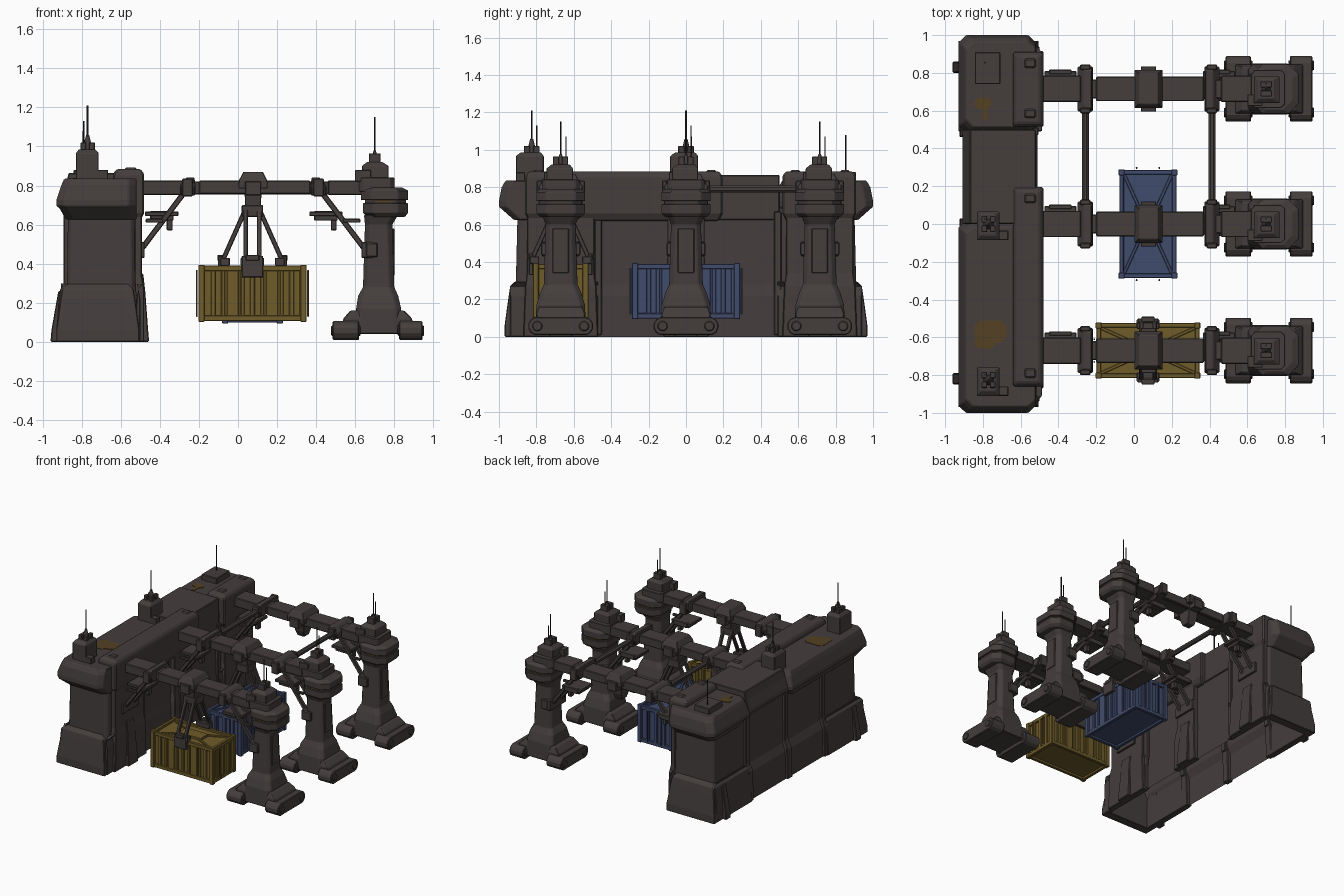
import bpy, bmesh, math
from mathutils import Vector, Matrix

cube = bpy.data.objects.get("Cube")
if cube:
    bpy.data.objects.remove(cube)


def material(name, *rgb):
    mat = bpy.data.materials.new(name)
    mat.use_nodes = True
    mat.diffuse_color = (*rgb, 1)
    mat.node_tree.nodes["Principled BSDF"].inputs["Base Color"].default_value = (*rgb, 1)
    return mat


STEEL = material("dark brown steel", .058, .048, .046)
IRON = material("blackened iron", .025, .022, .021)
YELLOW = material("faded yellow paint", .16, .107, .023)
BLUE = material("faded blue paint", .053, .072, .15)
RUST = material("rust", .088, .052, .016)


class Part:
    """Collects simple solids into one named object."""

    def __init__(self, name, mat, bevel=.005):
        self.name, self.mat, self.bevel = name, mat, bevel
        self.bm = bmesh.new()

    def loft(self, sections, cut=0, hollow=False):
        """Stack of rectangles (z, x0, x1, y0, y1), corners cut off by 'cut'; hollow leaves it open below."""
        rings = []
        for z, x0, x1, y0, y1 in sections:
            if cut:
                pts = [(x0 + cut, y0), (x1 - cut, y0), (x1, y0 + cut), (x1, y1 - cut),
                       (x1 - cut, y1), (x0 + cut, y1), (x0, y1 - cut), (x0, y0 + cut)]
            else:
                pts = [(x0, y0), (x1, y0), (x1, y1), (x0, y1)]
            rings.append([self.bm.verts.new((x, y, z)) for x, y in pts])
        if not hollow:
            self.bm.faces.new(rings[0][::-1])
        self.bm.faces.new(rings[-1])
        n = len(rings[0])
        for low, high in zip(rings, rings[1:]):
            for i in range(n):
                j = (i + 1) % n
                self.bm.faces.new((low[i], low[j], high[j], high[i]))
        return self

    def box(self, x0, x1, y0, y1, z0, z1, cut=0):
        return self.loft([(z0, x0, x1, y0, y1), (z1, x0, x1, y0, y1)], cut)

    def block(self, x, y, z, hx, hy, hz, cut=0):
        return self.box(x - hx, x + hx, y - hy, y + hy, z - hz, z + hz, cut)

    def rod(self, a, b, r, sides=8, tip=None):
        a, b = Vector(a), Vector(b)
        axis = b - a
        turn = axis.to_track_quat('Z', 'Y').to_matrix().to_4x4()
        spin = Matrix.Rotation(math.pi / sides, 4, 'Z')
        bmesh.ops.create_cone(self.bm, cap_ends=True, segments=sides, radius1=r,
                              radius2=r if tip is None else tip, depth=axis.length,
                              matrix=Matrix.Translation((a + b) / 2) @ turn @ spin)
        return self

    def done(self, place=(0, 0, 0), angle=0):
        mesh = bpy.data.meshes.new(self.name)
        bmesh.ops.recalc_face_normals(self.bm, faces=self.bm.faces)
        self.bm.to_mesh(mesh)
        self.bm.free()
        mesh.materials.append(self.mat)
        obj = bpy.data.objects.new(self.name, mesh)
        obj.location, obj.rotation_euler.z = place, angle
        bpy.context.collection.objects.link(obj)
        if self.bevel:
            mod = obj.modifiers.new("worn edges", 'BEVEL')
            mod.width, mod.segments, mod.limit_method = self.bevel, 1, 'ANGLE'
        return obj


ROWS = {"front": -.67, "middle": 0, "back": .715}
MID = .077  # x centre of each gantry

# Hollow wall shell, with a thicker sloped plinth at either end
wall = Part("wall_body", STEEL)
wall.loft([(0, -.905, -.51, -.945, .945), (.22, -.9, -.515, -.925, .925), (.28, -.875, -.525, -.91, .91),
           (.69, -.87, -.53, -.9, .9)], .02, hollow=True)
wall.done()
for name, y0, y1 in [("front", -.97, -.47), ("back", .49, .97)]:
    out0, out1 = (.03, 0) if y0 < 0 else (0, .03)
    p = Part("wall_plinth_" + name, STEEL)
    for x0, x1 in [(-.93, -.88), (-.53, -.5)]:
        p.loft([(0, x0, x1, y0 + out0, y1 - out1), (.06, x0, x1, y0 + out0, y1 - out1),
                (.22, x0 + .012, x1, y0 + out0, y1 - out1), (.27, x0 + .02, x1 - .01, y0 + out0, y1 - out1),
                (.295, x0 + .045, x1 - .02, y0 + out0 * 2, y1 - out1 * 2)])
    s = -1 if y0 < 0 else 1
    side = lambda d: sorted((s * (.97 - d), s * .9))
    p.loft([(z, -.93 + d, -.505 - d, *side(d)) for z, d in [(0, 0), (.06, 0), (.22, .022), (.27, .03), (.295, .055)]])
    p.done()

# Wall cap in three blocks
for name, y0, y1, x0, top in [("front", -1, .02, -.93, .835), ("middle", .0, .5, -.907, .865),
                              ("back", .48, 1, -.93, .835)]:
    cap = Part("wall_cap_" + name, STEEL)
    full = name != "middle"
    steps = [(.625, .05, .08), (.685, .015, .012), (.695, 0, 0), (.725, 0, 0), (.8, .025, .015), (top, .04, .035)]
    cap.loft([(z, x0 + dx, -.52, y0 + dy * full, y1 - dy * full) for z, dx, dy in steps], .04 if full else 0)
    cap.done()

# Raised ledges along the inner edge, with lids on top
ledge = Part("inner_ledges", STEEL, .008)
for y0, y1 in [(-.86, .195), (.515, .91)]:
    ledge.loft([(.62, -.63, -.5, y0 + .02, y1 - .02), (.66, -.64, -.48, y0, y1),
                (.86, -.64, -.48, y0, y1), (.885, -.62, -.5, y0 + .02, y1 - .02)])
    for y in (y0 + .07, y1 - .06):
        ledge.block(-.55, y, .885, .03, .025, .008)
ledge.done()

# Ribs on the long faces, and buttress feet at the ends
ribs = Part("wall_ribs", STEEL)
for y in (-.47, 0, .49):
    ribs.block(-.875, y, .47, .018, .022, .22)
    ribs.loft([(0, -.925, -.88, y - .03, y + .03), (.24, -.918, -.87, y - .03, y + .03),
               (.31, -.89, -.86, y - .022, y + .022)])
    ribs.block(-.52, y, .34, .015, .02, .33)
for y in (-.82, .83):
    ribs.loft([(0, -.96, -.9, y - .03, y + .03), (.06, -.955, -.9, y - .03, y + .03),
               (.26, -.92, -.88, y - .025, y + .025)])
ribs.done()

# Buttresses under each gantry
for row, y in ROWS.items():
    hw = .1 if row == "middle" else .18
    b = Part("wall_buttress_" + row, STEEL)
    b.loft([(0, -.53, -.48, y - hw - .02, y + hw + .02), (.27, -.53, -.48, y - hw - .01, y + hw + .01),
            (.34, -.53, -.492, y - hw, y + hw), (.66, -.53, -.492, y - hw, y + hw)])
    b.loft([(0, -.52, -.455, y - .06, y + .06), (.06, -.52, -.46, y - .06, y + .06),
            (.26, -.52, -.475, y - .05, y + .05), (.35, -.52, -.485, y - .05, y + .05)])
    b.done()

# Signal towers and hatch on the wall
for name, y in [("front", -.825), ("middle", 0)]:
    t = Part("wall_tower_" + name, STEEL)
    t.loft([(.82, -.83, -.713, y - .085, y + .065), (.965, -.83, -.713, y - .085, y + .065),
            (.985, -.815, -.73, y - .06, y + .05)])
    t.block(-.7, y - .06, .85, .035, .025, .03)
    for dx in (-.022, .022):
        for dy in (-.025, .025):
            t.block(-.77 + dx, y + dy, .98, .015, .017, .04)
    t.rod((-.77, y, .98), (-.77, y, 1.06), .03, 8, .008)
    t.done()
    a = Part("wall_aerials_" + name, IRON, 0)
    a.rod((-.77, y, 1), (-.77, y, 1.21), .005, 6).rod((-.79, y + .027, 1), (-.79, y + .027, 1.13), .004, 6)
    a.done()
hatch = Part("wall_hatch", STEEL)
hatch.block(-.775, .825, .85, .068, .085, .03).done()
Part("hatch_aerial", IRON, 0).rod((-.79, .855, .86), (-.79, .855, 1.08), .005, 6).done()

# Rust patches on the cap
rust = Part("rust_patches", RUST, 0)
rust.block(-.76, -.57, .835, .085, .06, .003, .03).block(-.79, -.63, .835, .055, .03, .003, .02)
rust.block(-.8, .64, .835, .045, .03, .003, .02).block(-.79, .6, .835, .015, .05, .003, .01)
rust.done()


def column(row, y):
    """Outer column on two track units."""
    tracks = Part("column_tracks_" + row, STEEL)
    for x0, x1 in [(.485, .62), (.825, .945)]:
        tracks.box(x0, x1, y - .125, y + .125, .01, .105)
        for s in (-1, 1):
            tracks.rod((x0, y + s * .125, .057), (x1, y + s * .125, .057), .05, 12)
            tracks.rod((x0 - .008, y + s * .125, .057), (x1 + .008, y + s * .125, .057), .028, 10)
    tracks.loft([(.08, .53, .9, y - .13, y + .13), (.12, .54, .89, y - .13, y + .13),
                 (.16, .575, .85, y - .115, y + .115)])
    tracks.done()
    shaft = Part("column_shaft_" + row, STEEL)
    shaft.loft([(.04, .6, .84, y - .135, y + .135), (.17, .605, .835, y - .13, y + .13),
                (.235, .615, .82, y - .11, y + .11), (.28, .64, .8, y - .09, y + .09),
                (.6, .65, .79, y - .08, y + .08), (.65, .645, .82, y - .1, y + .1)], .025)
    shaft.block(.685, y, .47, .03, .105, .035).block(.79, y, .46, .012, .045, .12)
    shaft.done()
    head = Part("column_head_" + row, STEEL)
    head.loft([(.64, .66, .855, y - .11, y + .11), (.66, .64, .87, y - .13, y + .13),
               (.71, .64, .87, y - .13, y + .13)], .05)
    head.box(.65, .86, y - .115, y + .115, .7, .73, .05)
    head.loft([(.725, .63, .87, y - .13, y + .13), (.775, .63, .87, y - .13, y + .13),
               (.79, .65, .84, y - .11, y + .11)], .05)
    head.box(.62, .8, y - .1, y + .1, .77, .84, .02)
    head.loft([(.83, .635, .77, y - .075, y + .065), (.9, .635, .77, y - .075, y + .065),
               (.92, .66, .74, y - .05, y + .05)])
    head.block(.64, y - .06, .85, .04, .03, .03)
    for s in (-1, 1):
        head.block(.7, y + s * .024, .93, .03, .016, .035)
    head.rod((.7, y, .92), (.7, y, .98), .025, 8, .006)
    head.done()
    Part("column_rust_" + row, RUST, 0).block(.75, y, .715, .04, .118, .008).done()
    a = Part("column_aerials_" + row, IRON, 0)
    a.rod((.7, y, .93), (.7, y, 1.15), .005, 6).rod((.7, y + .028, .93), (.7, y + .028, 1.07), .004, 6)
    a.done()


def gantry(row, y):
    """Overhead beam, collars, trolley and braces."""
    beam = Part("beam_" + row, STEEL)
    beam.box(-.5, .66, y - .05, y + .05, .755, .82)
    beam.box(-.5, -.28, y - .07, y + .07, .752, .825).box(.46, .66, y - .07, y + .07, .752, .825)
    beam.box(-.2, .37, y - .065, y + .065, .757, .825)
    for s in (-1, 1):
        x = MID + s * .335
        beam.loft([(.75, x - .04, x + .04, y - .1, y + .1), (.8, x - .04, x + .04, y - .12, y + .12),
                   (.842, x - s * .015 - .02, x - s * .015 + .02, y - .1, y + .1)])
        for t in (-1, 1):
            beam.block(x, y + t * .115, .79, .028, .014, .045)
    beam.done()
    trolley = Part("trolley_" + row, STEEL, .003)
    trolley.loft([(.785, MID - .075, MID + .075, y - .1, y + .1), (.825, MID - .073, MID + .073, y - .1, y + .1),
                  (.87, MID - .05, MID + .05, y - .08, y + .08)])
    trolley.block(MID, y, .785, .04, .12, .035)
    trolley.loft([(.65, MID - .03, MID + .03, y - .03, y + .03), (.7, MID - .04, MID + .04, y - .05, y + .05),
                  (.79, MID - .045, MID + .045, y - .06, y + .06)])
    trolley.done()
    brace = Part("braces_" + row, STEEL, .004)
    for s, px in [(-1, -.39), (1, .45)]:
        for t in (-1, 1):
            brace.rod((MID + s * .34, y + t * .05, .78), (MID + s * .575, y + t * .05, .47), .02, 4)
        brace.block(MID + s * .585, y, .47, .03, .1, .04)
        brace.rod((MID + s * .46, y - .06, .62), (MID + s * .55, y - .06, .62), .014, 4)
        brace.block(px, y + .02, .655, .085, .075, .012)
        brace.block(px, y + .02, .635, .06, .06, .015).block(px + .04, y + .04, .6, .015, .02, .03)
        brace.block(px, y + .09, .65, .06, .012, .02)
    brace.done()


for row, y in ROWS.items():
    column(row, y)
    gantry(row, y)

# Tie rods joining the middle and back gantries
ties = Part("tie_rods", STEEL, 0)
for s in (-1, 1):
    ties.rod((MID + s * .335, .1, .79), (MID + s * .335, .62, .79), .02, 8)
ties.done()


def container(name, mat, y, angle, hl, hw, z0):
    """Ribbed freight box along local x with its lifting grab."""
    z1 = .388
    zm, hz = (z0 + z1) / 2, (z1 - z0) / 2
    c = Part(name + "_container", mat, .004)
    c.block(0, 0, zm, hl - .015, hw - .015, hz - .015)
    for s in (-1, 1):
        for t in (-1, 1):
            c.block(s * (hl - .012), t * (hw - .012), zm, .016, .016, hz + .006)
            c.block(0, s * (hw - .012), zm + t * (hz - .012), hl, .012, .014)
            c.block(s * (hl - .012), 0, zm + t * (hz - .012), .012, hw, .014)
            c.rod((s * hl, t * hw * .9, z1 - .02), (s * .05, t * .03, z1 - .008), .012, 4)
            c.rod((s * (hl + .012), t * .06, z0 + .02), (s * (hl + .012), t * .06, z1 - .02), .006, 6)
        for i in range(-2, 3):
            c.block(i * .1, s * (hw - .012), zm, .03 if i % 2 else .012, .009, hz - .02)
            c.block(i * .1 + .05, s * (hw - .012), zm, .01, .007, hz - .02)
        for i in range(-1, 2):
            c.block(s * (hl - .012), i * .07, zm, .012, .014, hz - .02)
    c.block(0, 0, z1 - .01, .1, .05, .012)
    c.done((MID - .003, y, 0), angle)
    g = Part(name + "_grab", STEEL, .004)
    for s in (-1, 1):
        for x in (-.035, .035):
            g.rod((x, s * .03, .69), (x, s * .155, .41), .017, 4)
        g.block(0, s * (hw + .013), .385, .055, .012, .055).block(0, s * .14, .41, .06, .025, .02)
        g.block(0, s * .165, .43, .035, .015, .015)
    g.block(0, 0, .67, .055, .05, .03)
    g.done((MID - .003, y, 0), angle)


container("yellow", YELLOW, ROWS["front"], 0, .273, .145, .108)
container("blue", BLUE, ROWS["middle"], math.pi / 2, .285, .152, .1)
